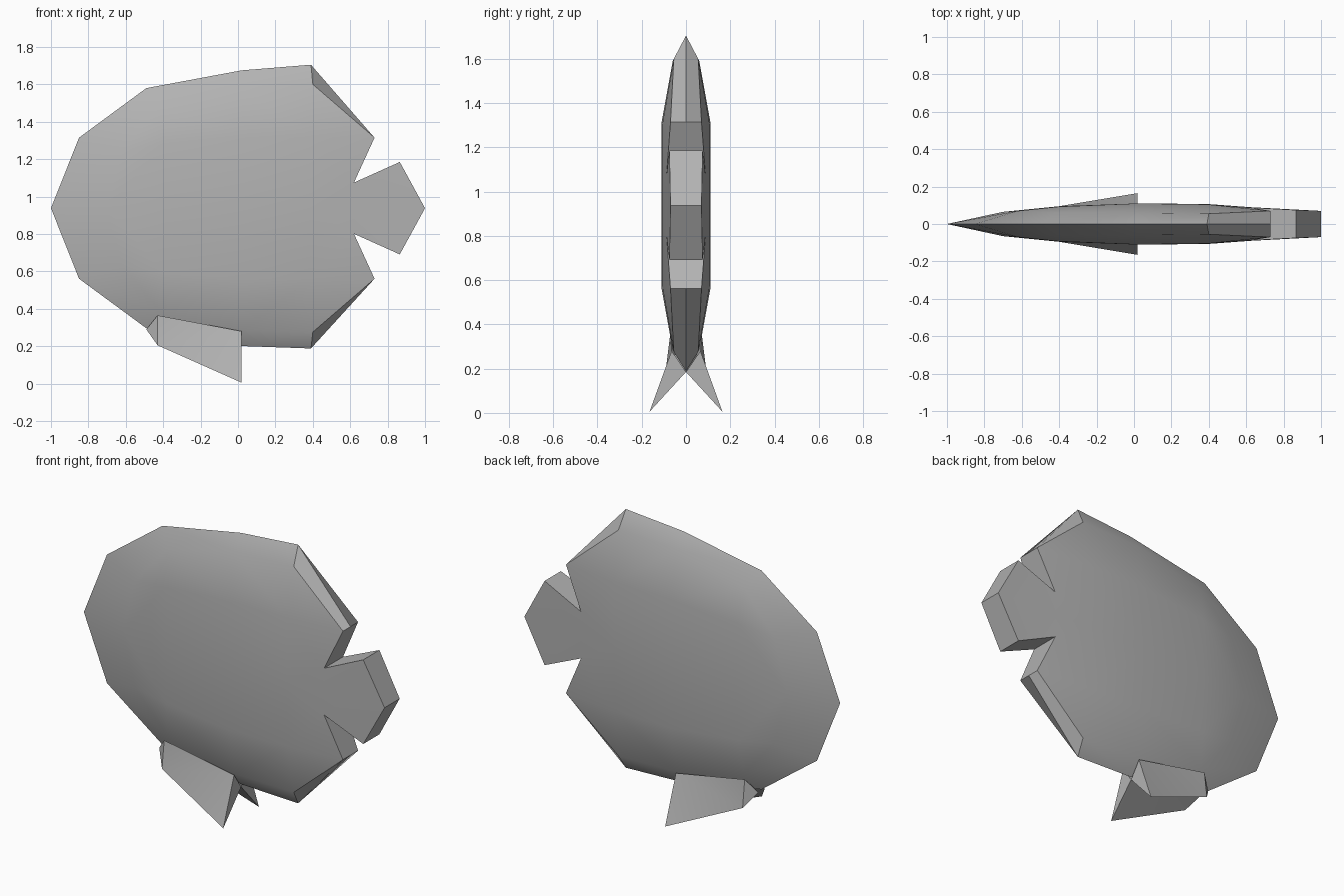
import bpy
import bmesh

MID = 0.938  # height of the lengthwise axis

cube = bpy.data.objects.get("Cube")
if cube:
    bpy.data.objects.remove(cube, do_unlink=True)

grey = bpy.data.materials.new("plain grey")
grey.use_nodes = True
colour = (0.45, 0.45, 0.45, 1)
grey.diffuse_color = colour
grey.node_tree.nodes["Principled BSDF"].inputs["Base Color"].default_value = colour


def build(name, points, faces, mirror_z):
    """Make a mesh from named points, mirrored across its flat middle planes."""
    bm = bmesh.new()
    verts = {key: bm.verts.new(co) for key, co in points.items()}
    for face in faces:
        bm.faces.new([verts[key] for key in face.split()])
    axes = [(1, 0)] + ([(2, MID)] if mirror_z else [])
    for axis, plane in axes:
        copy = bmesh.ops.duplicate(bm, geom=bm.verts[:] + bm.edges[:] + bm.faces[:])
        for item in copy["geom"]:
            if isinstance(item, bmesh.types.BMVert):
                item.co[axis] = 2 * plane - item.co[axis]
    bmesh.ops.remove_doubles(bm, verts=bm.verts[:], dist=0.0005)
    bmesh.ops.recalc_face_normals(bm, faces=bm.faces[:])
    mesh = bpy.data.meshes.new(name)
    bm.to_mesh(mesh)
    bm.free()
    mesh.materials.append(grey)
    obj = bpy.data.objects.new(name, mesh)
    bpy.context.collection.objects.link(obj)
    bpy.ops.object.select_all(action="DESELECT")
    obj.select_set(True)
    bpy.context.view_layer.objects.active = obj
    bpy.ops.object.shade_smooth_by_angle(angle=0.56)
    return obj


# Body and tail: one quarter, with a sharp outer rim and a thick back edge
body_points = {
    # outer rim
    "nose": (-1, 0, MID), "brow": (-0.85, 0, 1.315), "crown": (-0.49, 0, 1.58),
    "back": (0.02, 0, 1.675), "peak": (0.39, 0, 1.705),
    # inner ring
    "nose_in": (-0.70, 0.065, MID), "brow_in": (-0.62, 0.07, 1.25),
    "crown_in": (-0.42, 0.06, 1.48), "back_in": (0.02, 0.06, 1.59),
    "peak_in": (0.40, 0.055, 1.60),
    # flank
    "f1": (-0.40, 0.095, MID), "f2": (0.02, 0.11, MID), "f3": (0.39, 0.107, MID),
    "g1": (-0.40, 0.093, 1.28), "g2": (0.02, 0.11, 1.315), "g3": (0.39, 0.105, 1.315),
    # rear corners, notch and tail
    "rear": (0.73, 0.07, 1.315), "notch": (0.62, 0.088, 1.075),
    "fork": (0.865, 0.075, 1.185), "end": (1, 0.07, MID), "root": (0.62, 0.09, MID),
}
for key in ("rear", "notch", "fork", "end"):
    x, y, z = body_points[key]
    body_points[key + "_mid"] = (x, 0, z)

body_faces = [
    # bevel from the rim to the inner ring
    "nose nose_in brow_in brow",
    "brow brow_in crown_in crown",
    "crown crown_in back_in back",
    "back back_in peak_in peak",
    # flank
    "nose_in f1 g1 brow_in",
    "brow_in g1 crown_in",
    "crown_in g1 g2 back_in",
    "back_in g2 g3 peak_in",
    "f1 f2 g2 g1",
    "f2 f3 g3 g2",
    "g3 rear peak_in",
    "g3 notch rear",
    "f3 root notch g3",
    "root end fork notch",
    # thick back edge
    "peak peak_in rear rear_mid",
    "rear notch notch_mid rear_mid",
    "notch fork fork_mid notch_mid",
    "fork end end_mid fork_mid",
]
body = build("fish_body", body_points, body_faces, True)

# Lower rear corner sits slightly higher than the mirrored one
for v in body.data.vertices:
    if v.co.z < 0.19:
        v.co.z = 0.188

# Keep the thin rim crisp
for edge in body.data.edges:
    if all(abs(body.data.vertices[i].co.y) < 0.001 for i in edge.vertices):
        edge.use_edge_sharp = True

# Pair of belly fins spreading outward
fin_points = {
    "front": (-0.49, 0.03, 0.29), "top": (-0.43, 0.07, 0.365),
    "low": (-0.43, 0.09, 0.205), "tip": (0.02, 0.165, 0.005),
    "rear_top": (0.02, 0.065, 0.28), "rear_in": (0.02, 0, 0.185),
    "front_in": (-0.43, 0, 0.30),
}
fin_faces = [
    "top low rear_top", "low tip rear_top",
    "front low top", "tip rear_in rear_top",
    "low front_in rear_in", "low rear_in tip",
    "front front_in low", "front top front_in",
]
build("belly_fins", fin_points, fin_faces, False)
